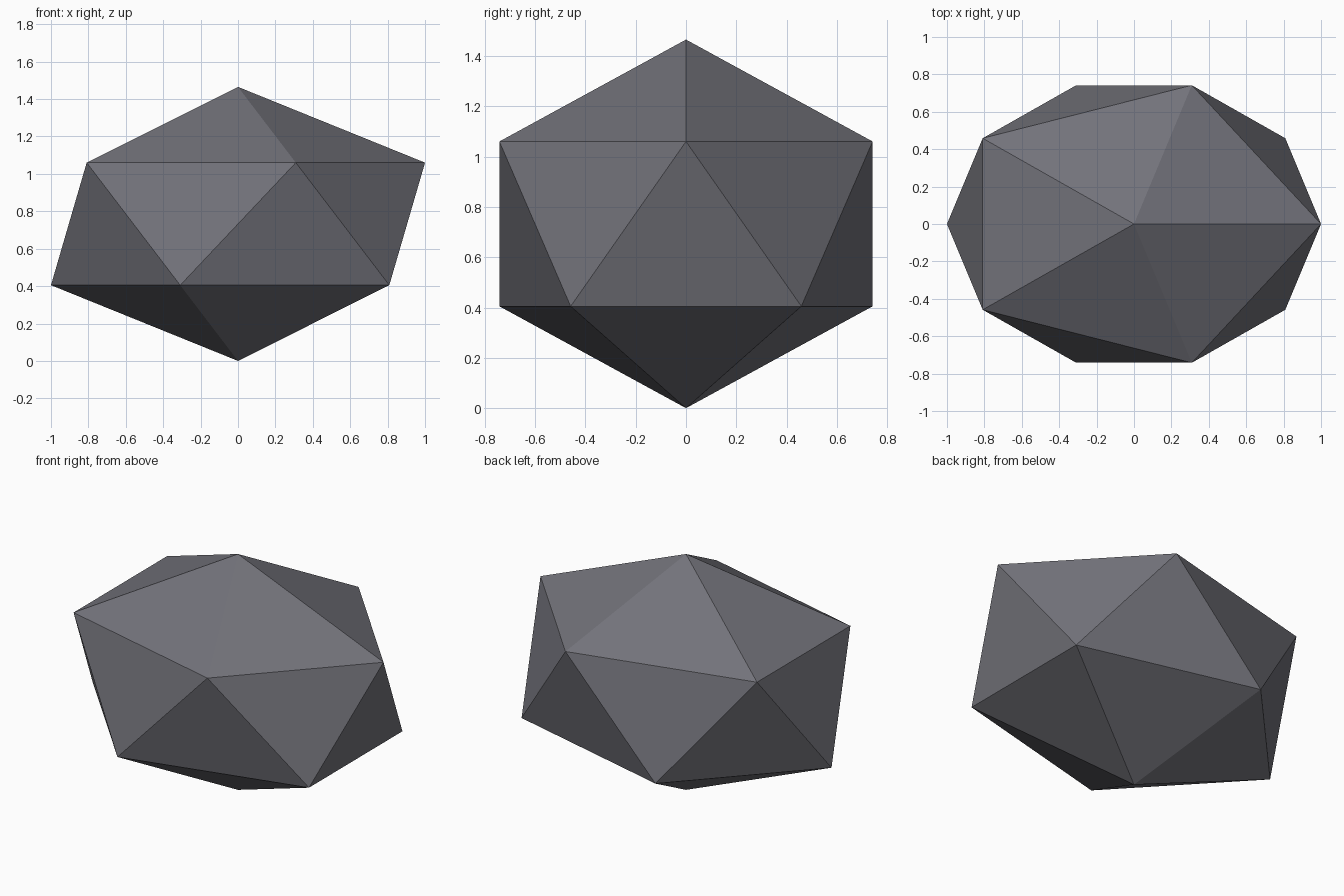
import bpy
import bmesh
from mathutils import Matrix

# Remove the default cube
cube = bpy.data.objects.get("Cube")
if cube:
    bpy.data.objects.remove(cube, do_unlink=True)

# Overall dimensions
RING_RADIUS = 1.0
DEPTH_SCALE = 0.78
HEIGHT = 1.465
sphere_radius = RING_RADIUS * 5 ** 0.5 / 2

# Slate grey material
slate = bpy.data.materials.new("slate_grey")
slate.use_nodes = True
colour = (0.17, 0.17, 0.195, 1.0)
slate.diffuse_color = colour
bsdf = next(n for n in slate.node_tree.nodes if n.type == "BSDF_PRINCIPLED")
bsdf.inputs["Base Color"].default_value = colour
bsdf.inputs["Roughness"].default_value = 0.9

# Boulder: a twenty-sided low-poly stone, flattened and standing on its tip
bm = bmesh.new()
bmesh.ops.create_icosphere(bm, subdivisions=1, radius=sphere_radius)
bmesh.ops.scale(bm, vec=(1, DEPTH_SCALE, HEIGHT / (2 * sphere_radius)), verts=bm.verts)
bmesh.ops.transform(bm, matrix=Matrix.Translation((0, 0, HEIGHT / 2)), verts=bm.verts)
for face in bm.faces:
    face.smooth = False

mesh = bpy.data.meshes.new("boulder")
bm.to_mesh(mesh)
bm.free()
mesh.materials.append(slate)
boulder = bpy.data.objects.new("boulder", mesh)
bpy.context.collection.objects.link(boulder)
